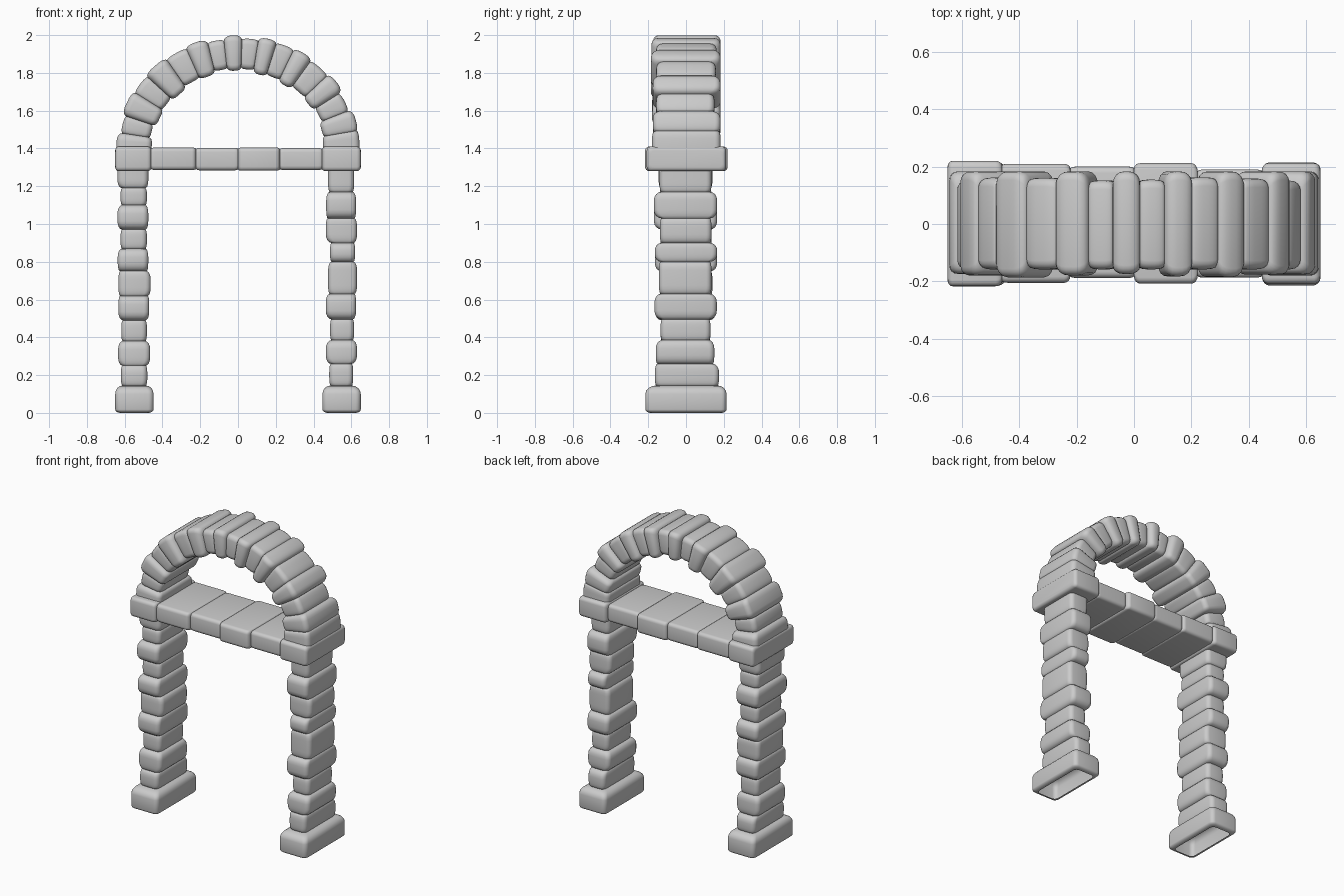
import bpy, bmesh, math
from mathutils import Vector

if "Cube" in bpy.data.objects:
    bpy.data.objects.remove(bpy.data.objects["Cube"])

Y = Vector((0, 1, 0))


def section(u0, u1, v0, v1, rad, seg=4):
    """Rounded rectangle as (u, v) pairs."""
    pts = []
    corners = [(u1 - rad, v1 - rad), (u0 + rad, v1 - rad), (u0 + rad, v0 + rad), (u1 - rad, v0 + rad)]
    for q, (cu, cv) in enumerate(corners):
        for k in range(seg + 1):
            a = (q + k / seg) * math.pi / 2
            pts.append((cu + rad * math.cos(a), cv + rad * math.sin(a)))
    return pts


def joint(a, b, g):
    """Groove outline between two neighbouring stones."""
    return (max(a[0], b[0]) + g, min(a[1], b[1]) - g, max(a[2], b[2]) + g, min(a[3], b[3]) - g)


def stone_run(name, edges, sizes, frame, soft, rad, groove=0.008,
              start=(0.0, 0.0), end_inset=0.0, caps=False, steps=4):
    """Skin a row of pillowed stones along a path; sizes are (u0, u1, v0, v1)."""
    rings = []
    n = len(sizes)
    for i, full in enumerate(sizes):
        s0, s1 = edges[i], edges[i + 1]
        ja = joint(full, sizes[i - 1], groove) if i else joint(full, full, start[0])
        jb = joint(full, sizes[i + 1], groove) if i < n - 1 else joint(full, full, end_inset)
        r = min(soft, 0.4 * (s1 - s0))
        ra = start[1] if i == 0 and start[1] else r
        for k in range(0 if i == 0 else 1, steps + 1):
            a = k / steps * math.pi / 2
            rings.append((s0 + ra * (1 - math.cos(a)),
                          [j + (f - j) * math.sin(a) for j, f in zip(ja, full)]))
        for k in range(steps, -1, -1):
            a = k / steps * math.pi / 2
            rings.append((s1 - r * (1 - math.cos(a)),
                          [j + (f - j) * math.sin(a) for j, f in zip(jb, full)]))
    bm = bmesh.new()
    loops = []
    for s, size in rings:
        origin, u_axis = frame(s)
        loops.append([bm.verts.new(origin + u_axis * u + Y * v) for u, v in section(*size, rad)])
    for a, b in zip(loops, loops[1:]):
        for k in range(len(a)):
            m = (k + 1) % len(a)
            bm.faces.new((a[k], a[m], b[m], b[k]))
    if caps:
        bm.faces.new(loops[0])
        bm.faces.new(loops[-1])
    bmesh.ops.recalc_face_normals(bm, faces=bm.faces)
    mesh = bpy.data.meshes.new(name)
    bm.to_mesh(mesh)
    bm.free()
    ob = bpy.data.objects.new(name, mesh)
    bpy.context.collection.objects.link(ob)
    bpy.ops.object.select_all(action='DESELECT')
    ob.select_set(True)
    bpy.context.view_layer.objects.active = ob
    bpy.ops.object.shade_smooth_by_angle(angle=math.radians(50))
    return ob


def leg_frame(z):
    return Vector((0, 0, z)), Vector((1, 0, 0))


def beam_frame(x):
    return Vector((x, 0, 0)), Vector((0, 0, 1))


def arch_frame(deg):
    a = math.radians(deg)
    rx, rz = 0.547, 0.502
    origin = Vector((rx * math.cos(a), 0, 1.4 + rz * math.sin(a)))
    return origin, Vector((math.cos(a) / rx, 0, math.sin(a) / rz)).normalized()


# legs, each with a wide hollow foot stone
left_edges = [0, .145, .25, .38, .49, .62, .75, .87, .97, 1.10, 1.19, 1.29]
left = [(-.65, -.447, -.215, .215), (-.62, -.48, -.165, .17), (-.635, -.465, -.155, .145),
        (-.618, -.482, -.135, .13), (-.633, -.47, -.165, .16), (-.633, -.462, -.14, .14),
        (-.637, -.475, -.165, .165), (-.622, -.482, -.135, .135), (-.638, -.475, -.17, .165),
        (-.622, -.482, -.14, .135), (-.638, -.475, -.145, .14)]
right_edges = [0, .145, .26, .385, .495, .63, .80, .90, 1.03, 1.17, 1.29]
right = [(.447, .65, -.215, .215), (.483, .61, -.165, .175), (.465, .63, -.16, .15),
         (.487, .615, -.135, .13), (.465, .625, -.167, .163), (.477, .63, -.143, .135),
         (.487, .62, -.165, .165), (.465, .63, -.138, .135), (.467, .625, -.17, .165),
         (.477, .615, -.14, .135)]
stone_run("left_leg", left_edges, left, leg_frame, .045, .028, start=(.028, .018))
stone_run("right_leg", right_edges, right, leg_frame, .045, .028, start=(.028, .018))

# crossbeam
beam_edges = [-.65, -.46, -.222, 0, .222, .445, .65]
beam = [(1.28, 1.41, -.217, .22), (1.286, 1.405, -.205, .21), (1.284, 1.403, -.188, .2),
        (1.282, 1.405, -.208, .212), (1.286, 1.402, -.187, .19), (1.28, 1.41, -.208, .212)]
stone_run("crossbeam", beam_edges, beam, beam_frame, .022, .022, .006,
          start=(.02, .018), end_inset=.02, caps=True)

# arch of alternating thick and thin wedge stones
arch_edges = [-3, 9, 20, 30, 41, 52, 62, 71, 80, 88, 97, 105, 116, 127, 140, 150, 163, 172, 183]
arch = []
for i in range(18):
    big = i % 2 or i == 0
    wob = .006 * math.sin(i * 2.3)
    arch.append((-.096 + wob, .097, -.18 + wob, .183) if big
                else (-.084 - wob, .084 + wob, -.158, .157 + wob))
stone_run("arch", arch_edges, arch, arch_frame, 4.0, .03)
